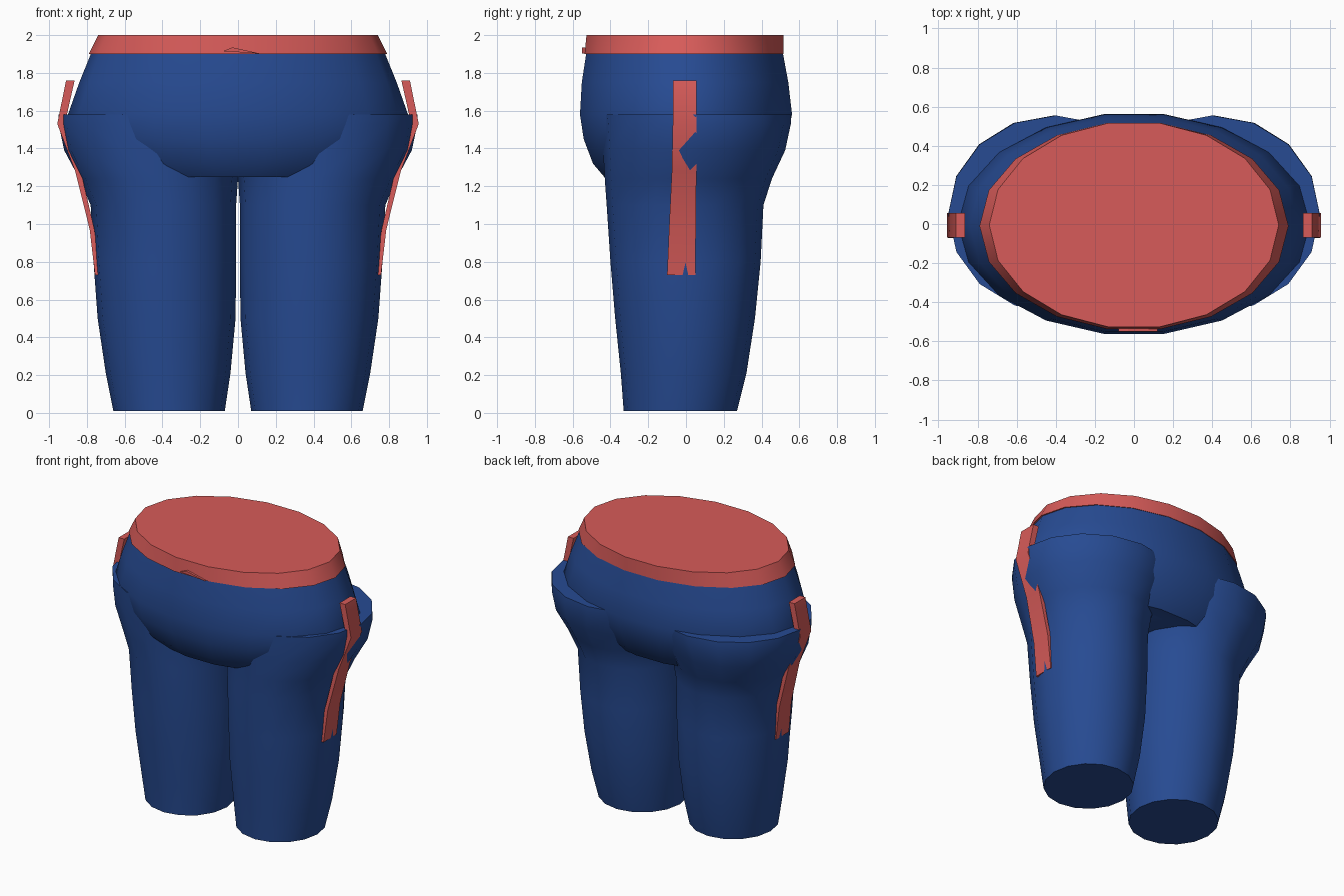
import bpy, bmesh, math

cube = bpy.data.objects.get("Cube")
if cube:
    bpy.data.objects.remove(cube, do_unlink=True)


def material(name, rgb):
    m = bpy.data.materials.new(name)
    m.use_nodes = True
    m.diffuse_color = (*rgb, 1)
    bsdf = m.node_tree.nodes["Principled BSDF"]
    bsdf.inputs["Base Color"].default_value = (*rgb, 1)
    bsdf.inputs["Roughness"].default_value = 0.8
    return m


BLUE = material("denim blue", (0.02, 0.07, 0.29))
RED = material("coral red", (0.68, 0.105, 0.1))


def finish(name, bm, mat, smooth=True):
    bmesh.ops.recalc_face_normals(bm, faces=bm.faces)
    mesh = bpy.data.meshes.new(name)
    bm.to_mesh(mesh)
    bm.free()
    mesh.materials.append(mat)
    ob = bpy.data.objects.new(name, mesh)
    bpy.context.collection.objects.link(ob)
    if smooth:
        bpy.ops.object.select_all(action="DESELECT")
        ob.select_set(True)
        bpy.context.view_layer.objects.active = ob
        bpy.ops.object.shade_smooth_by_angle(angle=math.radians(40))
    return ob


def skin(bm, rings):
    """Bridge closed rings of points and cap both ends."""
    loops = [[bm.verts.new(p) for p in ring] for ring in rings]
    n = len(loops[0])
    for a, b in zip(loops, loops[1:]):
        for i in range(n):
            j = (i + 1) % n
            bm.faces.new((a[i], a[j], b[j], b[i]))
    bm.faces.new(loops[0][::-1])
    bm.faces.new(loops[-1])


def oval(z, x0, x1, y0, y1, sides):
    """Oval ring that fills the given x and y limits."""
    cx, cy = (x0 + x1) / 2, (y0 + y1) / 2
    turn = [math.tau * i / sides for i in range(sides)]
    return [(cx + (x1 - x0) / 2 * math.cos(t), cy + (y1 - y0) / 2 * math.sin(t), z)
            for t in turn]


# Pelvis: height, half width, front and back depth
pelvis = [(1.25, 0.66, -0.44, 0.42), (1.32, 0.77, -0.5, 0.48), (1.45, 0.87, -0.55, 0.54),
          (1.58, 0.9, -0.57, 0.57), (1.75, 0.84, -0.56, 0.55), (1.91, 0.775, -0.535, 0.52)]
bm = bmesh.new()
skin(bm, [oval(z, -w, w, f, b, 18) for z, w, f, b in pelvis])
finish("pelvis", bm, BLUE)

# Waistband with a closed flat top
bm = bmesh.new()
skin(bm, [oval(1.9, -0.79, 0.79, -0.545, 0.525, 18), oval(2.0, -0.74, 0.74, -0.535, 0.525, 18)])
finish("waistband", bm, RED)

# Small fold on the front of the waistband
bm = bmesh.new()
skin(bm, [[(-0.08, y, 1.915), (0.12, y, 1.902), (-0.03, y, 1.935)] for y in (-0.53, -0.55)])
finish("waistband_fold", bm, RED, False)

# Legs: height, inner and outer x, front and back y
leg = [(0.01, 0.07, 0.66, -0.33, 0.27), (0.21, 0.04, 0.7, -0.345, 0.32),
       (0.5, 0.013, 0.743, -0.375, 0.365), (0.8, 0.01, 0.765, -0.4, 0.395),
       (1.1, 0.01, 0.78, -0.42, 0.41), (1.24, 0.0, 0.84, -0.43, 0.455),
       (1.39, -0.06, 0.92, -0.44, 0.525), (1.53, -0.13, 0.95, -0.45, 0.555),
       (1.58, -0.15, 0.95, -0.455, 0.555)]
# Side straps: height, outer x, thickness, front and back y
strap = [(0.73, 0.757, 0.03, -0.1, 0.05), (0.97, 0.785, 0.025, -0.09, 0.052),
         (1.28, 0.862, 0.03, -0.075, 0.055), (1.53, 0.957, 0.04, -0.07, 0.055),
         (1.76, 0.91, 0.045, -0.07, 0.055)]
for side, s in (("left", 1), ("right", -1)):
    bm = bmesh.new()
    skin(bm, [[(s * x, y, z) for x, y, z in oval(*ring, 16)] for ring in leg])
    finish(side + "_leg", bm, BLUE)

    bm = bmesh.new()
    skin(bm, [[(s * (x - t), f, z), (s * x, f, z), (s * x, b, z), (s * (x - t), b, z)]
              for z, x, t, f, b in strap])
    finish(side + "_strap", bm, RED)
